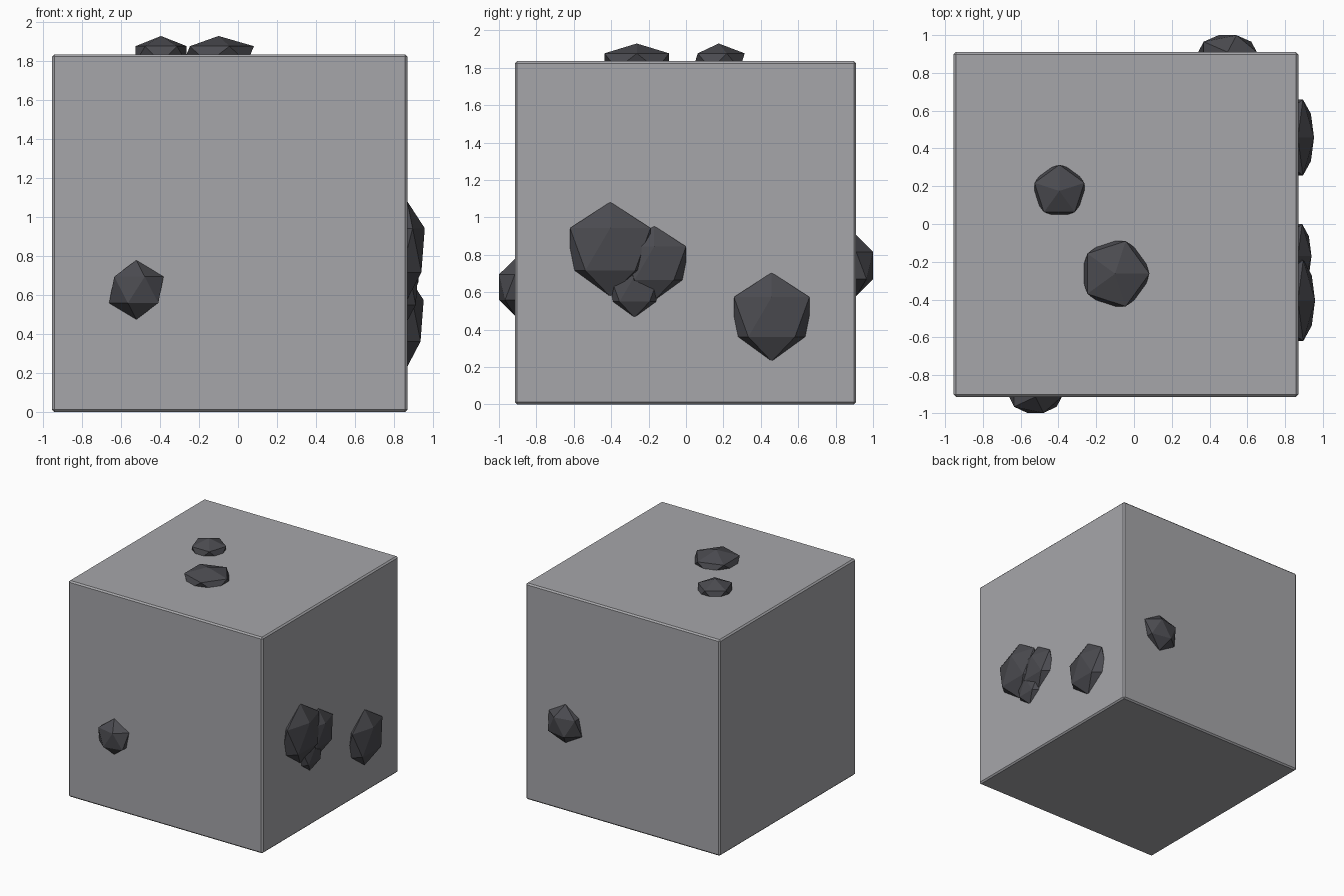
import bpy
from math import radians

if "Cube" in bpy.data.objects:
    bpy.data.objects.remove(bpy.data.objects["Cube"])


def material(name, color):
    m = bpy.data.materials.new(name)
    m.diffuse_color = color
    m.use_nodes = True
    m.node_tree.nodes["Principled BSDF"].inputs["Base Color"].default_value = m.diffuse_color
    return m


stone = material("stone_grey", (0.38, 0.38, 0.40, 1))
dark = material("dark_grey", (0.07, 0.07, 0.08, 1))

# Main block with thin chamfered edges
bpy.ops.mesh.primitive_cube_add(size=1, location=(-0.0425, -0.0025, 0.918))
block = bpy.context.object
block.name = "stone_block"
block.scale = (1.825, 1.825, 1.835)
bpy.ops.object.transform_apply(location=False, rotation=False, scale=True)
bevel = block.modifiers.new("edge_chamfer", 'BEVEL')
bevel.width = 0.012
bevel.segments = 1
block.data.materials.append(stone)


# Flattened low-poly nugget half sunk into a face
def nugget(name, location, scale, spin=0):
    bpy.ops.mesh.primitive_ico_sphere_add(subdivisions=1, radius=1, location=location)
    ob = bpy.context.object
    ob.name = name
    ob.scale = scale
    ob.rotation_euler.z = radians(spin)
    ob.data.materials.append(dark)


# Right face: a cluster of three and a single nugget
for i, (y, z, r) in enumerate([(-0.405, 0.83, 0.253), (-0.17, 0.755, 0.2),
                               (-0.275, 0.618, 0.153), (0.458, 0.468, 0.2375)]):
    nugget(f"right_nugget_{i + 1}", (0.868, y, z), (r * 0.4, r, r))

# Top face
nugget("top_nugget_small", (-0.395, 0.175, 1.835), (0.155, 0.155, 0.095), 18)
nugget("top_nugget_large", (-0.10, -0.263, 1.835), (0.203, 0.203, 0.095))

# Front and back faces
nugget("front_nugget", (-0.522, -0.915, 0.627), (0.156, 0.1, 0.152))
nugget("back_nugget", (0.495, 0.91, 0.743), (0.174, 0.105, 0.163))
